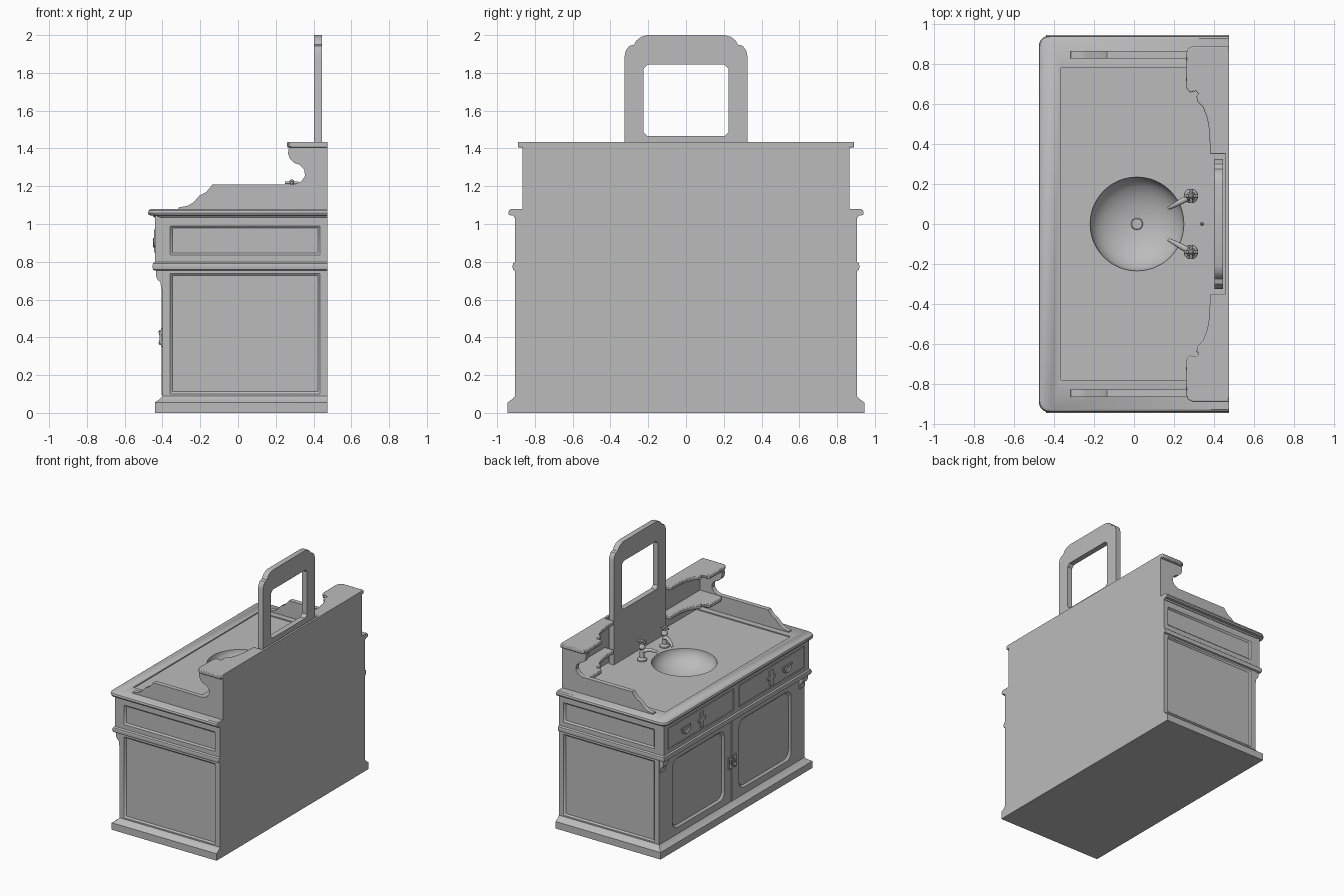
import bpy, bmesh, math
from mathutils import Vector

cube = bpy.data.objects.get("Cube")
if cube:
    bpy.data.objects.remove(cube, do_unlink=True)

BACK = 0.475
grey = bpy.data.materials.new("plain grey")
grey.use_nodes = True
grey.diffuse_color = (0.5, 0.5, 0.5, 1)
grey.node_tree.nodes["Principled BSDF"].inputs["Base Color"].default_value = (0.5, 0.5, 0.5, 1)


def finish(name, bm):
    bmesh.ops.recalc_face_normals(bm, faces=bm.faces)
    mesh = bpy.data.meshes.new(name)
    bm.to_mesh(mesh)
    bm.free()
    mesh.materials.append(grey)
    ob = bpy.data.objects.new(name, mesh)
    bpy.context.collection.objects.link(ob)
    return ob


def loft(name, rings):
    """Skin closed rings of equal length and cap both ends."""
    bm = bmesh.new()
    loops = [[bm.verts.new(p) for p in ring] for ring in rings]
    n = len(loops[0])
    for a, b in zip(loops, loops[1:]):
        for i in range(n):
            j = (i + 1) % n
            bm.faces.new((a[i], a[j], b[j], b[i]))
    bm.faces.new(loops[0])
    bm.faces.new(loops[-1])
    return finish(name, bm)


def extrude(name, pts, axis, a, b):
    """Extrude a 2D outline along one axis from a to b."""
    def place(p, d):
        return {"x": (d, p[0], p[1]), "y": (p[0], d, p[1]), "z": (p[0], p[1], d)}[axis]
    return loft(name, [[place(p, d) for p in pts] for d in (a, b)])


def box(name, x0, x1, y0, y1, z0, z1):
    return extrude(name, [(x0, y0), (x1, y0), (x1, y1), (x0, y1)], "z", z0, z1)


def rounded(u0, u1, v0, v1, r, steps=6):
    """Rectangle outline with rounded corners."""
    pts = []
    corners = [(u1 - r, v1 - r), (u0 + r, v1 - r), (u0 + r, v0 + r), (u1 - r, v0 + r)]
    for k, (u, v) in enumerate(corners):
        for s in range(steps + 1):
            t = math.pi / 2 * (k + s / steps)
            pts.append((u + r * math.cos(t), v + r * math.sin(t)))
    return pts


def tier(name, front, half, profile, r=0.0):
    """Three-sided moulding, flush at the back; profile holds (outset, z)."""
    rings = []
    for out, z in profile:
        x, y, ring = front - out, half + out, [(BACK, -half - out, z)]
        for side in (-1, 1):
            for s in range(6 if r else 1):
                t = math.pi / 2 * (s / 5 if side < 0 else 1 - s / 5)
                dx, dy = (r * (1 - math.sin(t)), r * (1 - math.cos(t))) if r else (0, 0)
                ring.append((x + dx, side * (y - dy), z))
        ring.append((BACK, half + out, z))
        rings.append(ring)
    return loft(name, rings)


def cut(ob, *cutters):
    for c in cutters:
        mod = ob.modifiers.new("cut", "BOOLEAN")
        mod.operation, mod.solver, mod.object = "DIFFERENCE", "EXACT", c
        bpy.context.view_layer.objects.active = ob
        bpy.ops.object.modifier_apply(modifier=mod.name)


def lathe(name, profile, at, n=16):
    """Turned shape; profile holds (radius, height)."""
    ang = [2 * math.pi * i / n for i in range(n)]
    return loft(name, [[(at[0] + r * math.cos(t), at[1] + r * math.sin(t), at[2] + h)
                        for t in ang] for r, h in profile])


def tube(name, pts, radii):
    cu = bpy.data.curves.new(name, "CURVE")
    cu.dimensions, cu.bevel_depth, cu.bevel_resolution = "3D", 1.0, 2
    cu.use_fill_caps = True
    sp = cu.splines.new("POLY")
    sp.points.add(len(pts) - 1)
    for p, co, r in zip(sp.points, pts, radii):
        p.co, p.radius = (*co, 1), r
    cu.materials.append(grey)
    ob = bpy.data.objects.new(name, cu)
    bpy.context.collection.objects.link(ob)
    return ob


# Carcass and mouldings
tier("plinth", -0.40, 0.905, [(0.04, 0), (0.04, 0.055), (0.03, 0.062), (0.012, 0.075), (0, 0.09)])
lower = tier("lower_cabinet", -0.40, 0.905, [(0, 0.05), (0, 0.77)])
upper = tier("drawer_case", -0.44, 0.905, [(0, 0.77), (0, 1.05)])
tier("waist_moulding", -0.44, 0.905,
     [(0, 0.753), (0.01, 0.758), (0.014, 0.775), (0.01, 0.792), (0, 0.80)])
top = tier("countertop", -0.44, 0.905,
           [(0.004, 1.035), (0.012, 1.045), (0.032, 1.047), (0.036, 1.058), (0.032, 1.072), (0.022, 1.08)],
           0.05)

# Sunken panels on the sides, drawers and doors
cutters = []
for s in (-1, 1):
    for ob, z0, z1 in ((lower, 0.10, 0.74), (upper, 0.835, 0.99)):
        c = loft("cutter", [[(x, s * y, z) for x, z in rounded(-0.36 + g, 0.435 - g, z0 + g, z1 - g, 0.002, 1)]
                            for g, y in ((0.012, 0.893), (0, 0.906), (0, 0.95))])
        cut(ob, c)
        cutters.append(c)
    y0, y1 = sorted((s * 0.09, s * 0.74))
    door = loft("cutter", [[(x, y, z) for y, z in rounded(y0 + g, y1 - g, 0.14 + g, 0.69 - g, 0.06)]
                           for g, x in ((0.015, -0.385), (0, -0.401), (0, -0.45))])
    cut(lower, door)
    y0, y1 = sorted((s * 0.03, s * 0.85))
    drawer = extrude("cutter", [(y0, 0.825), (y1, 0.825), (y1, 1.0), (y0, 1.0)], "x", -0.43, -0.5)
    cut(upper, drawer)
    cutters += [door, drawer]
    box("drawer_front", -0.438, -0.425, y0 + 0.008, y1 - 0.008, 0.833, 0.992)

# Tray and basin sunk into the top
tray = box("cutter", -0.365, 0.46, -0.78, 0.78, 1.072, 1.2)
steps = [math.pi / 2 * i / 12 for i in range(13)]
bowl = lathe("cutter", [(0.235, 0.1)] + [(max(0.03, 0.235 * math.cos(t)), -0.14 * math.sin(t)) for t in steps],
             (0.015, 0, 1.074), 48)
cut(top, tray, bowl)
cut(upper, bowl)
cutters += [tray, bowl]
lathe("drain", [(0.03, 0), (0.026, 0.004)], (0.015, 0, 0.933), 24)
lathe("chain_stud", [(0.008, 0), (0.008, 0.02), (0.004, 0.025)], (0.34, 0, 1.07), 10)

# Splash boards, shelves and their scalloped outlines
side_profile = [(BACK, 1.07), (-0.32, 1.07), (-0.315, 1.088), (-0.27, 1.095), (-0.235, 1.115),
                (-0.205, 1.15), (-0.17, 1.168), (-0.15, 1.19), (-0.135, 1.21), (0.30, 1.21),
                (0.335, 1.225), (0.355, 1.255), (0.35, 1.29), (0.325, 1.315), (0.30, 1.322),
                (0.275, 1.345), (0.265, 1.375), (0.27, 1.41), (BACK, 1.41)]
scallop = [(0.46, 0.35), (0.38, 0.35), (0.378, 0.46), (0.366, 0.53), (0.345, 0.585), (0.318, 0.612),
           (0.312, 0.64), (0.325, 0.648), (0.31, 0.665), (0.28, 0.658), (0.262, 0.68)]
for s in (-1, 1):
    extrude("side_splash", side_profile, "y", s * 0.828, s * 0.865)
    ends = {"shelf": (0.89, 1.405, 1.435), "lower_shelf": (0.84, 1.175, 1.207)}
    for name, (end, z0, z1) in ends.items():
        outline = scallop + [(0.26, end - 0.04), (0.27, end - 0.012), (0.295, end), (BACK, end), (BACK, 0.35)]
        ob = extrude(name, [(x, s * y) for x, y in outline], "z", z0, z1)
        bev = ob.modifiers.new("edge", "BEVEL")
        bev.width, bev.segments, bev.limit_method = 0.006, 2, "ANGLE"
        bev.angle_limit = math.radians(70)
box("back_splash", 0.458, BACK, -0.865, 0.865, 1.07, 1.435)

# Mirror frame
half = [(0.325, 1.07), (0.325, 1.89), (0.318, 1.92), (0.30, 1.943), (0.275, 1.95), (0.262, 1.972),
        (0.24, 1.99), (0.205, 2.0)]
frame = extrude("mirror_frame", half + [(-y, z) for y, z in reversed(half)], "x", 0.402, 0.445)
hole = extrude("cutter", rounded(-0.225, 0.225, 1.465, 1.845, 0.022, 1), "x", 0.3, 0.6)
cut(frame, hole)
cutters.append(hole)

# Taps
for s in (-1, 1):
    base = Vector((0.285, s * 0.14, 1.07))
    lathe("tap_body", [(0.035, 0), (0.035, 0.012), (0.02, 0.025), (0.016, 0.09), (0.024, 0.1),
                       (0.02, 0.12), (0.01, 0.13), (0.012, 0.158), (0.006, 0.165)], base)
    tube("tap_spout", [base + Vector(d) for d in ((0, 0, 0.075), (-0.05, -s * 0.028, 0.085),
                                                 (-0.095, -s * 0.053, 0.07), (-0.11, -s * 0.06, 0.05))],
         (0.018, 0.014, 0.01, 0.009))
    for d in (Vector((0.035, 0, 0)), Vector((0, 0.035, 0))):
        mid = base + Vector((0, 0, 0.148))
        tube("tap_handle", [mid - d, mid + d], (0.007, 0.007))

# Drawer and door hardware, corner brackets
for s in (-1, 1):
    y = s * 0.43
    box("drawer_lock_plate", -0.446, -0.436, y - 0.02, y + 0.02, 0.85, 0.97)
    box("drawer_lock_bar", -0.446, -0.436, y - 0.045, y + 0.045, 0.90, 0.925)
    p = s * 0.63
    tube("drawer_pull", [(-0.442, p + 0.05 * math.cos(t), 0.925 - 0.045 * math.sin(t))
                         for t in [math.pi * i / 8 for i in range(9)]], [0.007] * 9)
    box("pull_plate", -0.444, -0.436, p - 0.06, p + 0.06, 0.92, 0.935)
    extrude("corner_bracket", [(-0.395, 0.65), (-0.407, 0.655), (-0.41, 0.69), (-0.425, 0.705),
                               (-0.435, 0.725), (-0.435, 0.757), (-0.395, 0.757)], "y", s * 0.835, s * 0.9)
    box("door_latch_plate", -0.407, -0.395, s * 0.012, s * 0.045, 0.35, 0.45)
    lathe("door_latch", [(0.006, 0), (0.011, 0.01), (0.006, 0.03), (0.006, 0.05), (0.011, 0.07), (0.006, 0.08)],
          (-0.41, s * 0.028, 0.36), 10)
box("door_gap_strip", -0.405, -0.395, -0.008, 0.008, 0.095, 0.75)

for c in cutters:
    bpy.data.objects.remove(c, do_unlink=True)
bpy.ops.object.select_all(action="DESELECT")
for ob in bpy.context.collection.objects:
    if ob.type == "MESH":
        ob.select_set(True)
        bpy.context.view_layer.objects.active = ob
bpy.ops.object.shade_smooth_by_angle(angle=math.radians(35))
